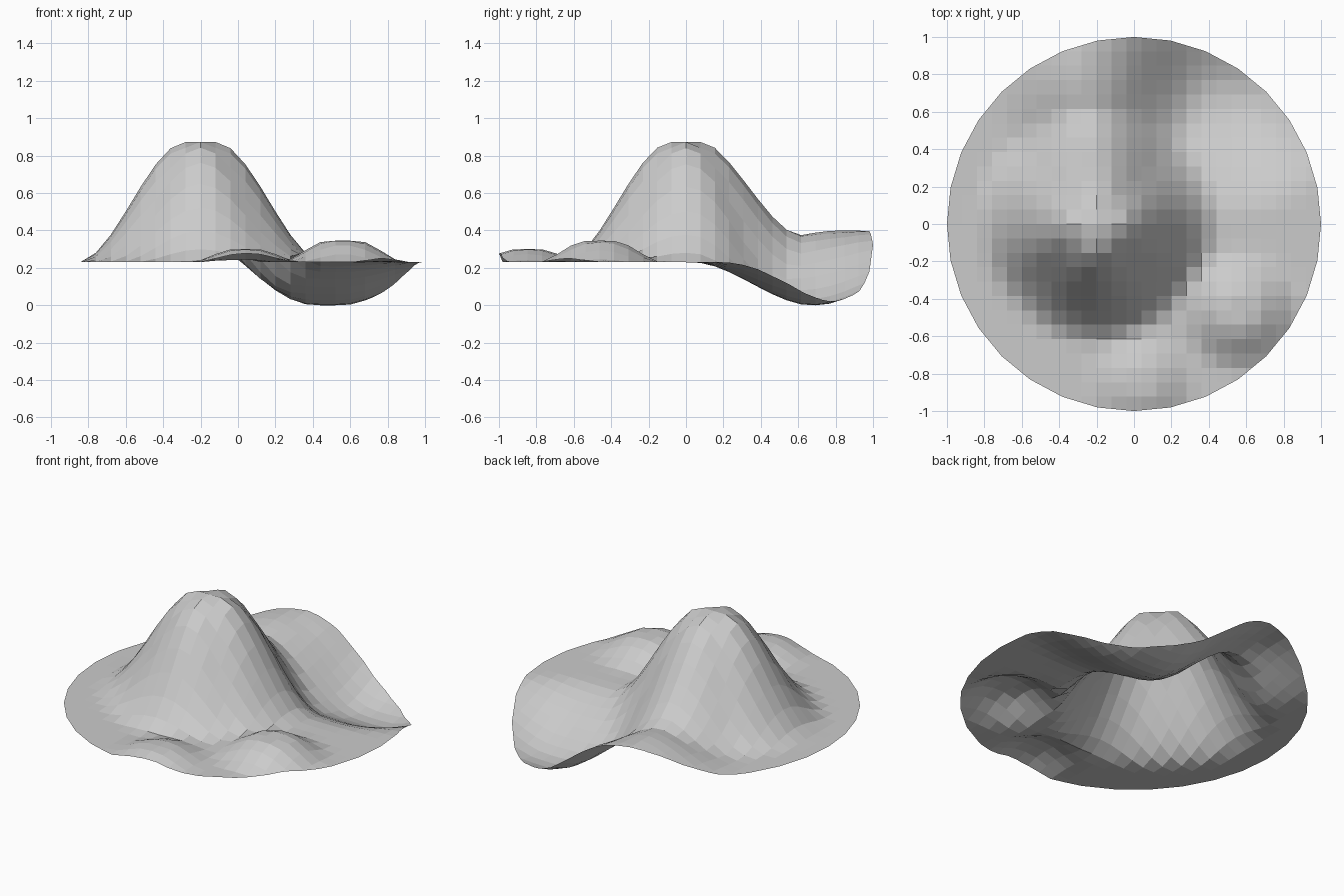
import bpy, bmesh
from mathutils import Vector

if "Cube" in bpy.data.objects:
    bpy.data.objects.remove(bpy.data.objects["Cube"])

BASE = 0.23

# Hills and hollow: core segment start, end, core padding, falloff radius, height
BUMPS = [
    ((-0.19, 0.83), (-0.19, 0.87), 0.08, 0.56, 0.17),    # back hump
    ((0.34, 0.69), (0.54, 0.68), 0.0, 0.65, -0.232),     # back right hollow
    ((0.56, -0.46), (0.56, -0.46), 0.08, 0.26, 0.115),   # front right mound
    ((0.04, -0.846), (0.04, -0.846), 0.06, 0.24, 0.07),  # front mound
]
# Main peak grows from a small cross of vertices, which leaves four ridges
PEAK = [Vector(p) for p in ((-0.2, 0), (-0.28, 0), (-0.12, 0), (-0.2, 0.077), (-0.2, -0.077))]


def smooth(dist, radius):
    t = min(1.0, max(0.0, 1 - dist / radius))
    return t * t * (3 - 2 * t)


def segment_distance(p, a, b):
    a, b = Vector(a), Vector(b)
    d = b - a
    t = 0 if d.length == 0 else min(1, max(0, (p - a).dot(d) / d.length_squared))
    return (p - a - d * t).length


def height(p):
    z = BASE + 0.643 * smooth(min((p - c).length for c in PEAK), 0.58)
    for a, b, pad, radius, h in BUMPS:
        z += h * smooth(max(0, segment_distance(p, a, b) - pad), radius)
    return max(0.0, z)


# 32-sided disc sliced into a square grid
bm = bmesh.new()
bmesh.ops.create_circle(bm, cap_ends=True, segments=32, radius=1)


def slice_at(co, no):
    bmesh.ops.bisect_plane(bm, geom=bm.verts[:] + bm.edges[:] + bm.faces[:],
                           plane_co=co, plane_no=no, dist=1e-5)


for i in range(-12, 12):
    slice_at((0.04 + 0.08 * i, 0, 0), (1, 0, 0))
for i in range(-12, 13):
    slice_at((0, i / 13, 0), (0, 1, 0))

# Sculpt the terrain
for v in bm.verts:
    v.co.z = height(v.co.xy)
for f in bm.faces:
    f.smooth = False
bmesh.ops.recalc_face_normals(bm, faces=bm.faces[:])
if sum(f.normal.z for f in bm.faces) < 0:
    bmesh.ops.reverse_faces(bm, faces=bm.faces[:])

mesh = bpy.data.meshes.new("terrain")
bm.to_mesh(mesh)
bm.free()
bpy.context.collection.objects.link(bpy.data.objects.new("terrain", mesh))
